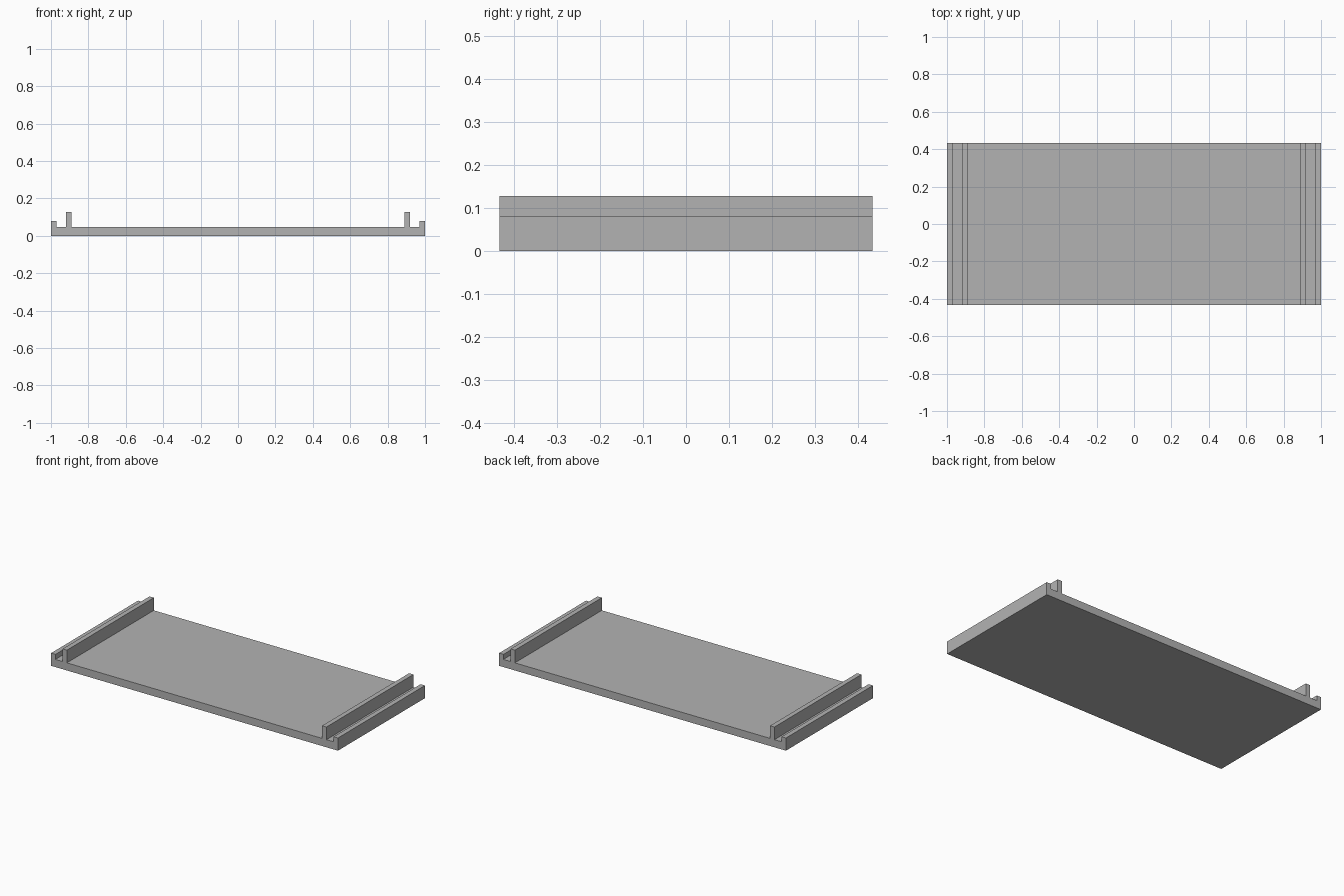
import bpy
import bmesh

cube = bpy.data.objects.get("Cube")
if cube:
    bpy.data.objects.remove(cube, do_unlink=True)

# Single plain grey material
grey = bpy.data.materials.new("plain_grey")
grey.use_nodes = True
colour = (0.45, 0.45, 0.45, 1)
grey.diffuse_color = colour
grey.node_tree.nodes["Principled BSDF"].inputs["Base Color"].default_value = colour

HALF_DEPTH = 0.433
FLOOR, LIP, RIB = 0.048, 0.08, 0.128

# Right half of the cross-section: outer lip, groove, tall rib, floor
half = [(1, 0), (1, LIP), (0.97, LIP), (0.97, FLOOR),
        (0.92, FLOOR), (0.92, RIB), (0.89, RIB), (0.89, FLOOR)]
profile = half + [(-x, z) for x, z in reversed(half)]

# Extrude the mirrored cross-section from front to back
bm = bmesh.new()
face = bm.faces.new([bm.verts.new((x, -HALF_DEPTH, z)) for x, z in profile])
result = bmesh.ops.extrude_face_region(bm, geom=[face], use_keep_orig=True)
moved = [g for g in result["geom"] if isinstance(g, bmesh.types.BMVert)]
bmesh.ops.translate(bm, verts=moved, vec=(0, 2 * HALF_DEPTH, 0))
bmesh.ops.recalc_face_normals(bm, faces=bm.faces)

mesh = bpy.data.meshes.new("ribbed_panel")
bm.to_mesh(mesh)
bm.free()
mesh.materials.append(grey)
panel = bpy.data.objects.new("ribbed_panel", mesh)
bpy.context.collection.objects.link(panel)
